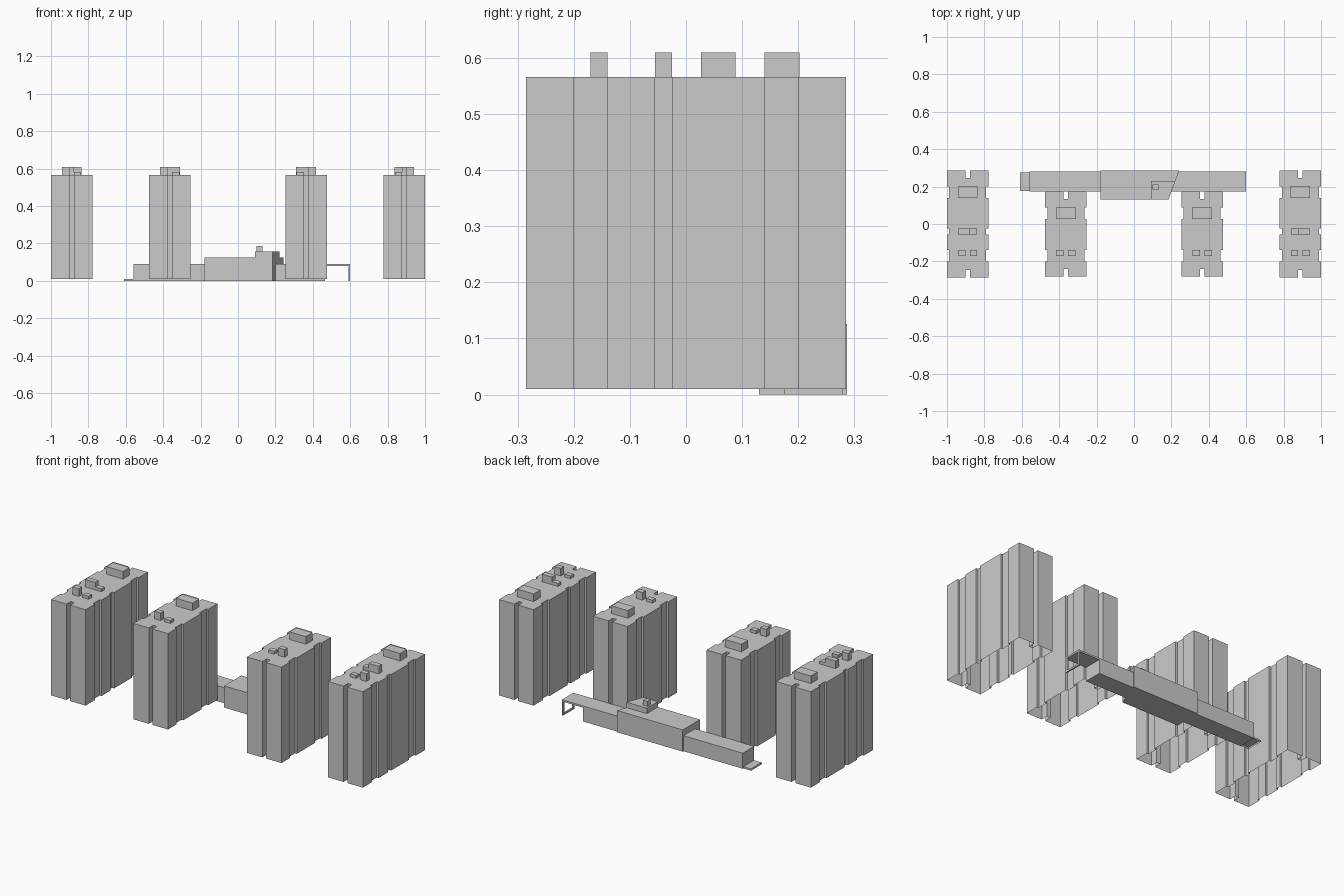
import bpy, bmesh

if "Cube" in bpy.data.objects:
    bpy.data.objects.remove(bpy.data.objects["Cube"])


def prism(name, pts, z0, z1, open_bottom=False):
    """Extrude a plan outline from z0 to z1."""
    bm = bmesh.new()
    base = bm.faces.new([bm.verts.new((x, y, z0)) for x, y in pts])
    res = bmesh.ops.extrude_face_region(bm, geom=[base], use_keep_orig=True)
    for v in res["geom"]:
        if isinstance(v, bmesh.types.BMVert):
            v.co.z = z1
    bmesh.ops.recalc_face_normals(bm, faces=bm.faces)
    if open_bottom:
        low = [f for f in bm.faces if all(abs(v.co.z - z0) < 1e-6 for v in f.verts)]
        bmesh.ops.delete(bm, geom=low, context='FACES_ONLY')
    me = bpy.data.meshes.new(name)
    bm.to_mesh(me)
    bm.free()
    ob = bpy.data.objects.new(name, me)
    bpy.context.collection.objects.link(ob)
    return ob


def box(name, x0, x1, y0, y1, z0, z1, open_bottom=False):
    return prism(name, [(x0, y0), (x1, y0), (x1, y1), (x0, y1)], z0, z1, open_bottom)


def tower_plan(cx, y0, y1, grooves):
    """Half outline with a slot in each end and shallow side grooves, then mirrored."""
    w, d, s, e = 0.111, 0.012, 0.012, 0.04
    half = [(s, y0 + e), (s, y0), (w, y0)]
    for a, b in grooves:
        half += [(w, a), (w - d, a), (w - d, b), (w, b)]
    half += [(w, y1), (s, y1), (s, y1 - e)]
    return [(cx + x, y) for x, y in half] + [(cx - x, y) for x, y in reversed(half)]


ROOF, TALL, LOW = 0.566, 0.61, 0.583

# Towers: outer and inner pairs, mirrored left to right
for side, s in (("left", 1), ("right", -1)):
    for kind, cx, y1, grooves, house in (
        ("outer", -0.889, 0.285, [(-0.2, -0.14), (-0.055, -0.025), (0.14, 0.2)], (0.14, 0.202)),
        ("inner", -0.364, 0.173, [(-0.2, -0.14), (0.027, 0.088)], (0.027, 0.088)),
    ):
        tag = f"{side}_{kind}"
        c = cx * s
        prism(f"{tag}_tower", tower_plan(c, -0.285 if kind == "outer" else -0.28, y1, grooves),
              0.01, ROOF, True)

        def roof(name, a, b, y0, y1, top):
            xs = sorted((c + a * s, c + b * s))
            box(f"{tag}_{name}", xs[0], xs[1], y0, y1, ROOF, top)

        # Rooftop plant rooms
        roof("roof_house", -0.053, 0.053, house[0], house[1], TALL)
        roof("stair_head", -0.053, -0.013, -0.17, -0.14, TALL)
        roof("vent", 0.012, 0.05, -0.17, -0.14, LOW)
        if kind == "outer":
            roof("middle_stair_head", -0.053, 0.012, -0.055, -0.025, TALL)
            roof("middle_vent", 0.012, 0.05, -0.055, -0.025, LOW)

# Podium wings
box("podium_left_wing", -0.56, -0.18, 0.175, 0.28, 0, 0.09)
prism("podium_right_wing", [(0.201, 0.175), (0.465, 0.175), (0.465, 0.28), (0.239, 0.28)], 0, 0.09)

# Podium hall with slanted right end
prism("podium_hall", [(-0.18, 0.13), (0.184, 0.13), (0.242, 0.287), (-0.18, 0.287)], 0, 0.126)
prism("podium_upper_floor", [(0.09, 0.13), (0.184, 0.13), (0.221, 0.23), (0.09, 0.23)], 0.126, 0.158)
box("podium_roof_box", 0.1, 0.13, 0.182, 0.21, 0.158, 0.187)

# Right canopy with its end portal
box("canopy_roof", 0.465, 0.6, 0.175, 0.28, 0.08, 0.09)
for name, y in (("front", 0.175), ("back", 0.268)):
    box(f"portal_{name}_leg", 0.592, 0.6, y, y + 0.012, 0, 0.08)
box("portal_sill", 0.592, 0.6, 0.187, 0.268, 0, 0.01)

# Left entrance step
box("entrance_step", -0.61, -0.56, 0.177, 0.275, 0, 0.01, True)
